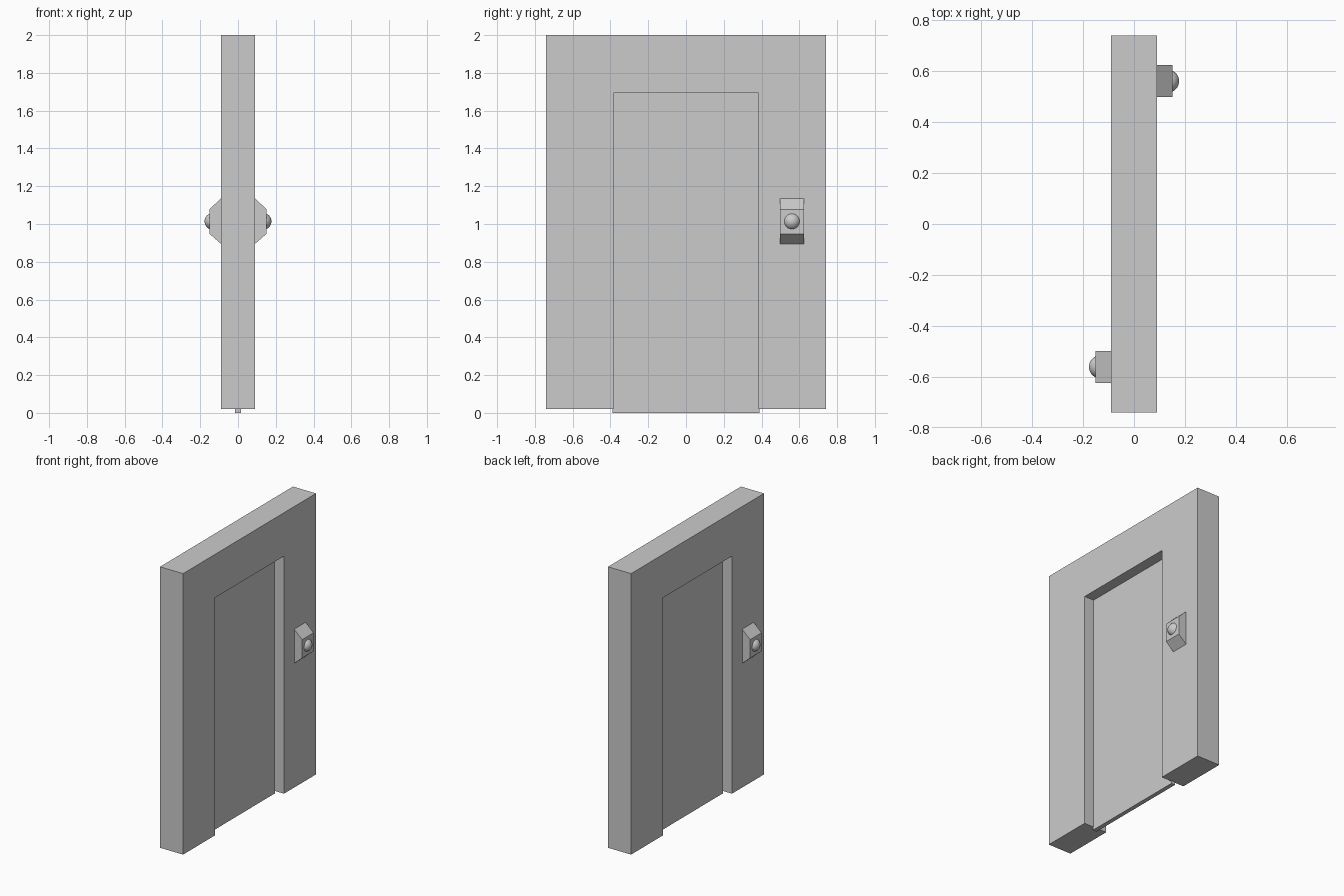
import bpy, bmesh, math
from mathutils import Matrix, Vector

if "Cube" in bpy.data.objects:
    bpy.data.objects.remove(bpy.data.objects["Cube"])


def new_object(name, bm):
    bmesh.ops.recalc_face_normals(bm, faces=bm.faces[:])
    mesh = bpy.data.meshes.new(name)
    bm.to_mesh(mesh)
    bm.free()
    obj = bpy.data.objects.new(name, mesh)
    bpy.context.collection.objects.link(obj)
    return obj


def extrude_profile(name, points, direction, turn=0.0):
    bm = bmesh.new()
    face = bm.faces.new([bm.verts.new(p) for p in points])
    ext = bmesh.ops.extrude_face_region(bm, geom=[face], use_keep_orig=True)
    moved = [g for g in ext["geom"] if isinstance(g, bmesh.types.BMVert)]
    bmesh.ops.translate(bm, verts=moved, vec=Vector(direction))
    bm.transform(Matrix.Rotation(turn, 4, "Z"))
    return new_object(name, bm)


# Thick wall with the doorway cut out of its lower edge
wall = [(-0.74, 0.02), (-0.384, 0.02), (-0.384, 1.694), (0.384, 1.694),
        (0.384, 0.02), (0.74, 0.02), (0.74, 2.0), (-0.74, 2.0)]
extrude_profile("door_frame", [(-0.09, y, z) for y, z in wall], (0.18, 0, 0))

# Thin sliding door panel
panel = [(-0.39, 0), (0.39, 0), (0.39, 1.70), (-0.39, 1.70)]
extrude_profile("door_panel", [(-0.015, y, z) for y, z in panel], (0.03, 0, 0))

# Switch housing and round button, repeated half a turn round on the other side
housing = [(0.09, 0.895), (0.151, 0.948), (0.151, 1.078), (0.09, 1.136)]
for side, turn in (("right", 0.0), ("left", math.pi)):
    extrude_profile("switch_housing_" + side,
                    [(x, 0.498, z) for x, z in housing], (0, 0.127, 0), turn)
    bm = bmesh.new()
    bmesh.ops.create_uvsphere(bm, u_segments=32, v_segments=16, radius=0.045)
    bm.transform(Matrix.Rotation(turn, 4, "Z")
                 @ Matrix.Translation((0.132, 0.561, 1.014))
                 @ Matrix.Rotation(math.pi / 2, 4, "Y"))
    for f in bm.faces:
        f.smooth = True
    new_object("switch_button_" + side, bm)
